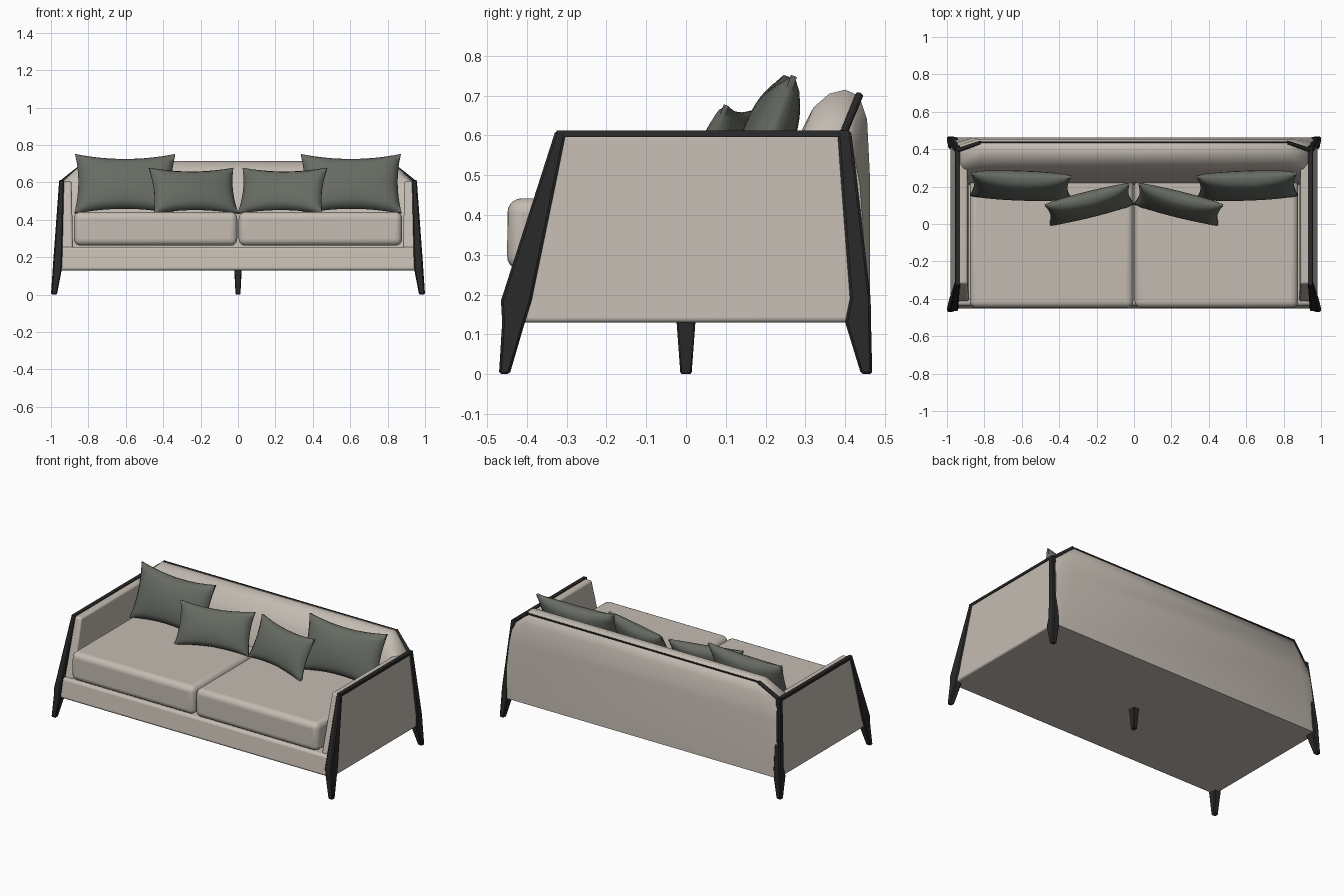
import bpy, bmesh, math
from mathutils import Matrix, Vector

cube = bpy.data.objects.get("Cube")
if cube:
    bpy.data.objects.remove(cube, do_unlink=True)


def material(name, rgb):
    m = bpy.data.materials.new(name)
    m.use_nodes = True
    m.diffuse_color = (*rgb, 1)
    m.node_tree.nodes["Principled BSDF"].inputs["Base Color"].default_value = (*rgb, 1)
    return m


BEIGE = material("beige_fabric", (0.55, 0.50, 0.445))
GREEN = material("grey_green_fabric", (0.135, 0.148, 0.125))
DARK = material("dark_wood", (0.022, 0.022, 0.022))


def finish(name, bm, mat, bevel=0, segments=3, mirror=False, angle=40):
    """Turn a bmesh into a shaded object with optional bevel and mirror."""
    bmesh.ops.recalc_face_normals(bm, faces=bm.faces)
    mesh = bpy.data.meshes.new(name)
    bm.to_mesh(mesh)
    bm.free()
    mesh.materials.append(mat)
    ob = bpy.data.objects.new(name, mesh)
    bpy.context.collection.objects.link(ob)
    if bevel:
        mod = ob.modifiers.new("Bevel", "BEVEL")
        mod.width, mod.segments = bevel, segments
        mod.limit_method, mod.angle_limit = "ANGLE", math.radians(30)
    if mirror:
        ob.modifiers.new("Mirror", "MIRROR").use_mirror_merge = False
    bpy.ops.object.select_all(action="DESELECT")
    ob.select_set(True)
    bpy.context.view_layer.objects.active = ob
    bpy.ops.object.shade_smooth_by_angle(angle=math.radians(angle))
    return ob


def loft(name, rings, mat, **options):
    """Skin a list of closed rings and cap both ends."""
    bm = bmesh.new()
    rows = [[bm.verts.new(p) for p in ring] for ring in rings]
    n = len(rows[0])
    for a, b in zip(rows, rows[1:]):
        for i in range(n):
            j = (i + 1) % n
            bm.faces.new((a[i], a[j], b[j], b[i]))
    bm.faces.new(rows[0])
    bm.faces.new(rows[-1])
    return finish(name, bm, mat, **options)


def stack(name, levels, mat, **options):
    """Loft rectangles given as x0, x1, y0, y1, z."""
    rings = [[(a, c, z), (b, c, z), (b, d, z), (a, d, z)] for a, b, c, d, z in levels]
    return loft(name, rings, mat, **options)


def piping(name, points, radius):
    curve = bpy.data.curves.new(name, "CURVE")
    curve.dimensions = "3D"
    curve.bevel_depth, curve.bevel_resolution = radius, 1
    curve.use_fill_caps = True
    spline = curve.splines.new("POLY")
    spline.points.add(len(points) - 1)
    for p, co in zip(spline.points, points):
        p.co = (*co, 1)
    curve.materials.append(DARK)
    ob = bpy.data.objects.new(name, curve)
    bpy.context.collection.objects.link(ob)


def pillow(name, size, centre, tilt, turn):
    """Soft pillow with pinched edges and drawn-out corners, mirrored in x."""
    w, h, t = size
    n = 16
    place = (Matrix.Translation(centre) @ Matrix.Rotation(math.radians(turn), 4, "Z")
             @ Matrix.Rotation(math.radians(-tilt), 4, "X"))
    bm = bmesh.new()
    for side in (-1, 1):
        rows = []
        for j in range(n + 1):
            v = 2 * j / n - 1
            row = []
            for i in range(n + 1):
                u = 2 * i / n - 1
                bulge = ((1 - u * u) * (1 - v * v)) ** 0.45
                p = Vector((u * w / 2 * (1 - 0.07 * (1 - v * v)),
                            side * t / 2 * (0.12 + 0.88 * bulge),
                            v * h / 2 * (1 - 0.17 * (1 - u * u))))
                row.append(bm.verts.new(place @ p))
            rows.append(row)
        for a, b in zip(rows, rows[1:]):
            for i in range(n):
                bm.faces.new((a[i], a[i + 1], b[i + 1], b[i]))
        border = rows[0][:-1] + [r[-1] for r in rows[:-1]] + rows[-1][:0:-1] + [r[0] for r in rows[:0:-1]]
        if side < 0:
            front = border
    # Seam joining the two faces
    for i in range(len(front)):
        j = (i + 1) % len(front)
        bm.faces.new((front[i], front[j], border[j], border[i]))
    finish(name, bm, GREEN, mirror=True, angle=60)


# Base
stack("base", [(-0.965, 0.965, -0.455, 0.45, 0.13),
               (-0.945, 0.945, -0.435, 0.44, 0.255)], BEIGE, bevel=0.015)

# Arms, leaning inwards
stack("arms", [(0.88, 0.982, -0.445, 0.45, 0.13),
               (0.89, 0.951, -0.32, 0.40, 0.607)], BEIGE, bevel=0.012, mirror=True)

# Backrest, with lowered corners
profile = [(0.20, 0.13), (0.22, 0.44), (0.285, 0.60), (0.32, 0.67), (0.36, 0.705), (0.40, 0.715),
           (0.435, 0.70), (0.455, 0.64), (0.462, 0.5), (0.462, 0.13)]


def back_ring(s, end):
    ring = []
    for y, z in profile:
        k = (z - 0.13) / 0.585
        if end:
            low = z if z < 0.44 else 0.44 + (z - 0.44) * 0.61
            ring.append((s * (0.972 - 0.037 * k), y - 0.04 * k, low))
        else:
            ring.append((s * (0.92 - 0.1 * k), y, z))
    return ring


loft("backrest", [back_ring(-1, True), back_ring(-1, False),
                  back_ring(1, False), back_ring(1, True)], BEIGE, angle=50)

# Seat cushions
stack("seat_cushions", [(0.004, 0.877, -0.45, 0.25, 0.262),
                        (0.004, 0.877, -0.448, 0.25, 0.442)],
      BEIGE, bevel=0.035, segments=5, mirror=True)

# Corner legs running up the arm edges
stack("front_legs", [(0.968, 1.0, -0.47, -0.443, 0),
                     (0.943, 0.99, -0.462, -0.405, 0.13),
                     (0.94, 0.986, -0.465, -0.388, 0.185),
                     (0.93, 0.956, -0.328, -0.30, 0.612)],
      DARK, bevel=0.006, segments=1, mirror=True)
stack("back_legs", [(0.968, 1.0, 0.44, 0.468, 0),
                    (0.945, 0.991, 0.40, 0.465, 0.13),
                    (0.944, 0.987, 0.412, 0.464, 0.19),
                    (0.928, 0.956, 0.38, 0.415, 0.612)],
      DARK, bevel=0.006, segments=1, mirror=True)
stack("middle_leg", [(-0.013, 0.013, -0.014, 0.014, 0),
                     (-0.02, 0.02, -0.024, 0.024, 0.135)], DARK, bevel=0.004, segments=1)

# Trim along the arm tops, up the back corners and across the back
stack("arm_trim", [(0.932, 0.957, -0.326, 0.41, 0.596),
                   (0.931, 0.955, -0.326, 0.41, 0.613)], DARK, mirror=True)
for s, side in ((1, "left"), (-1, "right")):
    piping(side + "_corner_trim", [(s * 0.942, 0.395, 0.603), (s * 0.82, 0.435, 0.70)], 0.011)
piping("back_trim", [(-0.82, 0.436, 0.70), (0.82, 0.436, 0.70)], 0.005)

# Scatter pillows
pillow("large_pillows", (0.535, 0.335, 0.13), (-0.605, 0.205, 0.592), 20, -2)
pillow("small_pillows", (0.465, 0.265, 0.11), (-0.238, 0.105, 0.555), 24, 14)
